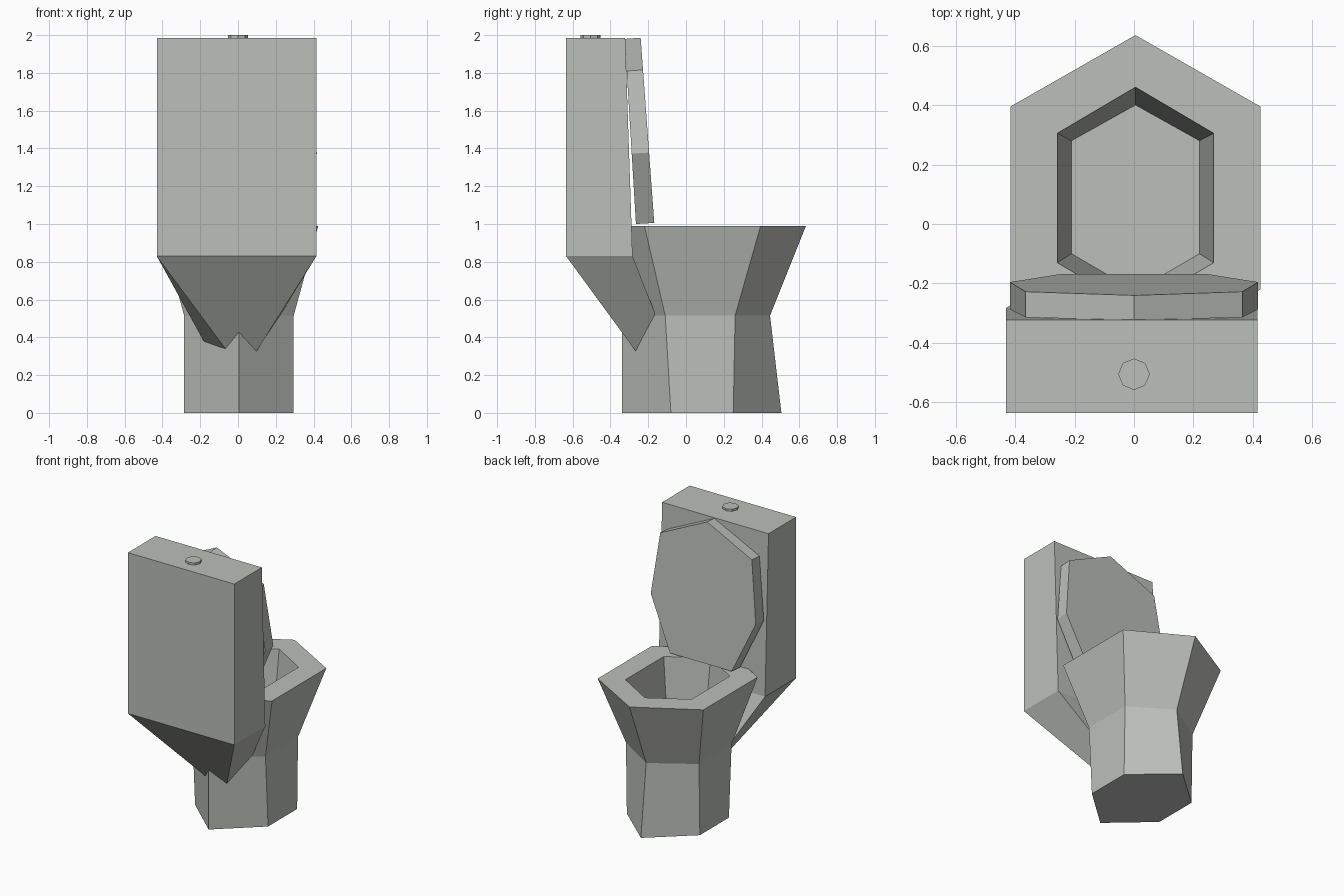
import bpy, bmesh, math

if "Cube" in bpy.data.objects:
    bpy.data.objects.remove(bpy.data.objects["Cube"])

mat = bpy.data.materials.new("pale grey ceramic")
mat.diffuse_color = (0.50, 0.52, 0.49, 1)
mat.use_nodes = True
mat.node_tree.nodes["Principled BSDF"].inputs["Base Color"].default_value = mat.diffuse_color


def loft(name, rings):
    """Closed solid through rings of equal point count, capped at both ends."""
    bm = bmesh.new()
    loops = [[bm.verts.new(p) for p in ring] for ring in rings]
    n = len(loops[0])
    for a, b in zip(loops, loops[1:]):
        for i in range(n):
            j = (i + 1) % n
            bm.faces.new((a[i], a[j], b[j], b[i]))
    bm.faces.new(loops[0])
    bm.faces.new(loops[-1])
    bmesh.ops.recalc_face_normals(bm, faces=bm.faces)
    me = bpy.data.meshes.new(name)
    bm.to_mesh(me)
    bm.free()
    me.materials.append(mat)
    ob = bpy.data.objects.new(name, me)
    bpy.context.collection.objects.link(ob)
    return ob


def hexagon(half, back, back_side, front_side, front, z, cx=0.005):
    return [(cx, back, z), (cx + half, back_side, z), (cx + half, front_side, z),
            (cx, front, z), (cx - half, front_side, z), (cx - half, back_side, z)]


def rect(x0, x1, y0, y1, z):
    return [(x0, y0, z), (x1, y0, z), (x1, y1, z), (x0, y1, z)]


# bowl: pedestal, flared outside, rim, hollow inside
loft("bowl", [
    hexagon(0.29, -0.34, -0.08, 0.25, 0.505, 0.0),
    hexagon(0.29, -0.34, -0.11, 0.26, 0.445, 0.515),
    hexagon(0.42, -0.465, -0.22, 0.395, 0.635, 0.99),
    hexagon(0.263, -0.285, -0.13, 0.305, 0.46, 0.99),
    hexagon(0.215, -0.225, -0.10, 0.28, 0.40, 0.55),
])

# tank with a skewed, tapering underside running into the bowl
loft("tank", [
    [(0.0, -0.21, 0.25), (0.05, -0.21, 0.25), (0.06, -0.055, 0.25), (-0.11, -0.055, 0.25)],
    rect(-0.43, 0.415, -0.635, -0.283, 0.83),
    rect(-0.43, 0.415, -0.635, -0.322, 1.985),
])

# raised lid: seven-sided slab leaning on the tank
half = [(0.245, 1.0), (0.417, 1.372), (0.364, 1.81)]
outline = half + [(0.0, 1.98)] + [(-x, z) for x, z in reversed(half)]


def lean(z, y_low, y_high):
    return y_low + (y_high - y_low) * (z - 1.0) / 0.98


loft("lid", [
    [(x, lean(z, -0.265, -0.324), z) for x, z in outline],
    [(x, lean(z, -0.168, -0.24), z + 0.006) for x, z in outline],
])

# flush button
loft("flush_button", [
    [(0.053 * math.cos(i * math.pi / 4), -0.505 + 0.053 * math.sin(i * math.pi / 4), z)
     for i in range(8)] for z in (1.975, 2.0)
])
